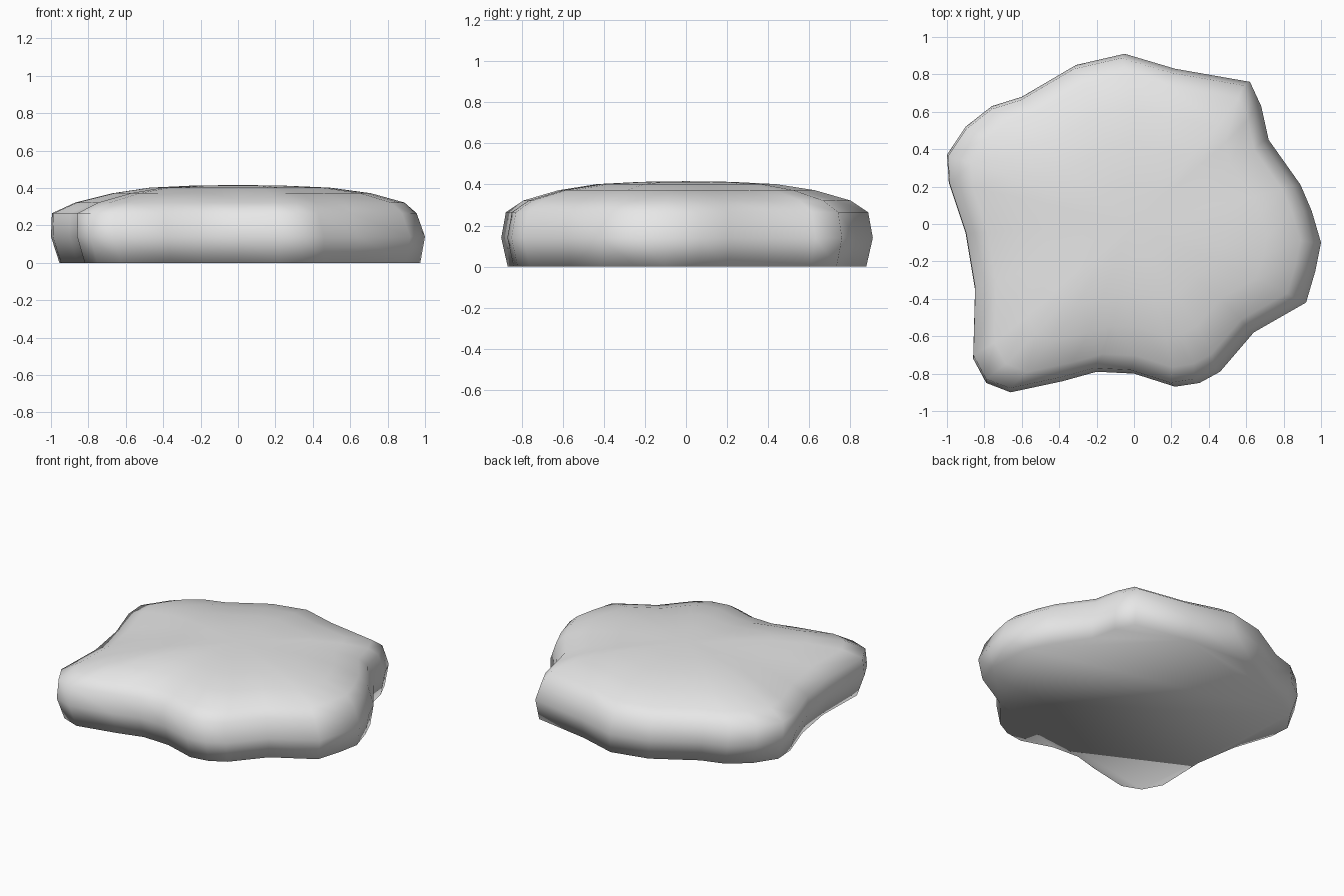
import bpy
import bmesh

old = bpy.data.objects.get("Cube")
if old:
    bpy.data.objects.remove(old, do_unlink=True)

# Plan outline of the stone, clockwise from the back
OUTLINE = [
    (-.05, .91), (.22, .83), (.62, .76), (.68, .63), (.72, .45), (.89, .21),
    (.95, .07), (1, -.1), (.97, -.25), (.92, -.42), (.64, -.58), (.46, -.79),
    (.35, -.85), (.22, -.87), (0, -.8), (-.2, -.79), (-.38, -.84), (-.66, -.9),
    (-.79, -.85), (-.86, -.72), (-.85, -.35), (-.9, -.05), (-.99, .22),
    (-1, .37), (-.9, .52), (-.76, .63), (-.6, .68), (-.31, .85),
]

# Side profile: height, outline scale, sideways shift
PROFILE = [
    (0, .965, .01), (.14, 1, 0), (.265, .975, -.02), (.322, .88, .01),
    (.372, .69, .02), (.402, .48, .01), (.413, .24, 0),
]

# Stone material
stone = bpy.data.materials.new("light_grey_stone")
stone.use_nodes = True
grey = (.8, .8, .8, 1)
stone.diffuse_color = grey
stone.node_tree.nodes["Principled BSDF"].inputs["Base Color"].default_value = grey

# Stacked rings joined by quads
bm = bmesh.new()
rings = [[bm.verts.new((x * s + dx, y * s, z)) for x, y in OUTLINE]
         for z, s, dx in PROFILE]
n = len(OUTLINE)
for low, high in zip(rings, rings[1:]):
    for i in range(n):
        j = (i + 1) % n
        bm.faces.new((low[i], low[j], high[j], high[i]))

# Flat underside and gently domed crown
bm.faces.new(rings[0])
crown = bm.verts.new((0, 0, .416))
for i in range(n):
    bm.faces.new((rings[-1][i], rings[-1][(i + 1) % n], crown))

bmesh.ops.recalc_face_normals(bm, faces=bm.faces)
for face in bm.faces:
    face.smooth = True

mesh = bpy.data.meshes.new("flat_stone")
bm.to_mesh(mesh)
bm.free()
mesh.materials.append(stone)
bpy.context.collection.objects.link(bpy.data.objects.new("flat_stone", mesh))
